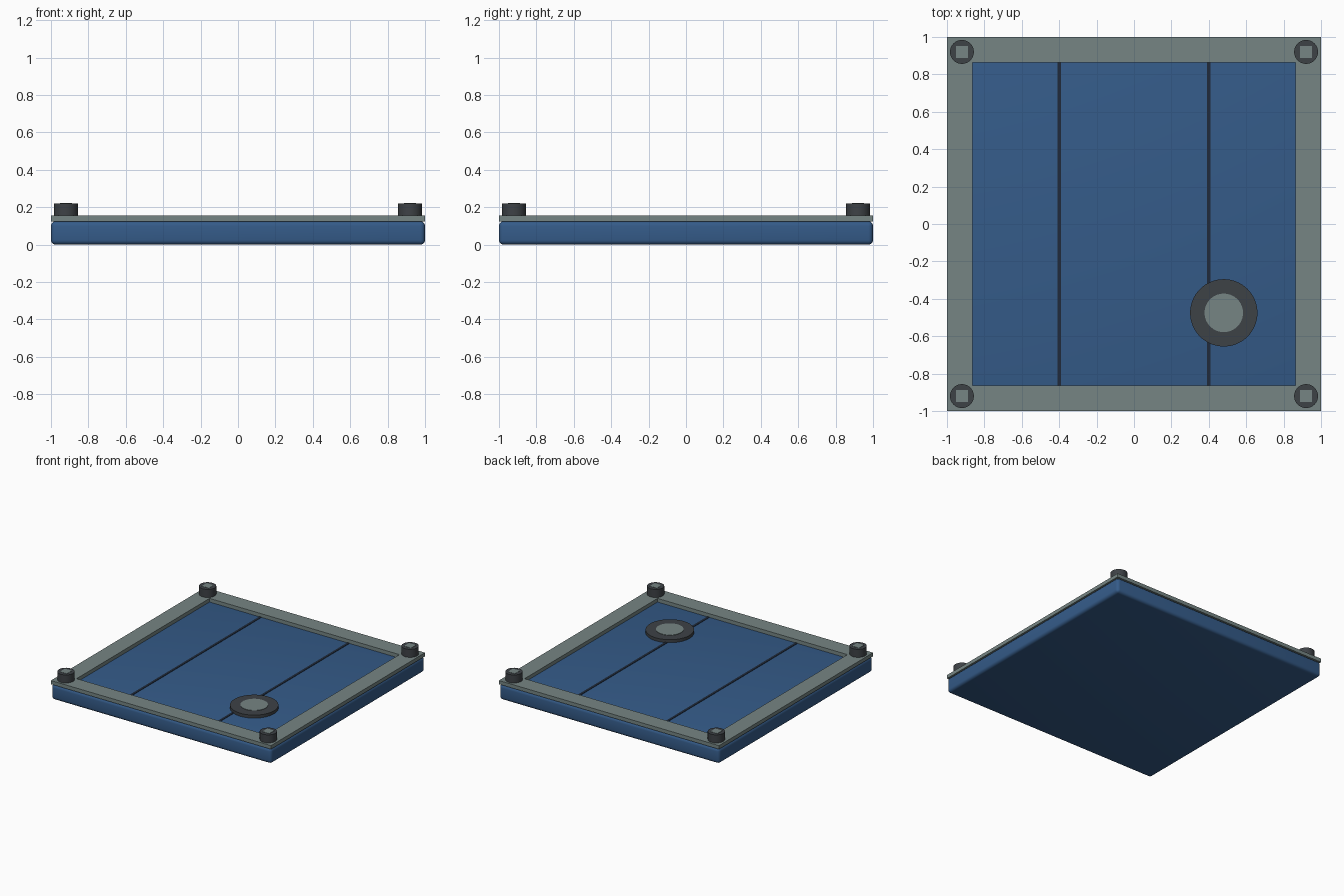
import bpy
import math

if "Cube" in bpy.data.objects:
    bpy.data.objects.remove(bpy.data.objects["Cube"], do_unlink=True)


def material(name, rgb):
    m = bpy.data.materials.new(name)
    m.use_nodes = True
    m.diffuse_color = (*rgb, 1)
    m.node_tree.nodes["Principled BSDF"].inputs["Base Color"].default_value = (*rgb, 1)
    return m


BLUE = material("blue", (0.035, 0.105, 0.25))
STEEL = material("grey steel", (0.18, 0.235, 0.23))
DARK = material("dark grey", (0.048, 0.054, 0.061))
SEAM = material("dark navy", (0.014, 0.023, 0.042))


def finish(name, mat):
    ob = bpy.context.object
    ob.name = name
    ob.data.materials.append(mat)
    return ob


def box(name, mat, x, y, z0, z1, sx, sy):
    bpy.ops.mesh.primitive_cube_add(size=1, location=(x, y, (z0 + z1) / 2))
    ob = finish(name, mat)
    ob.scale = (sx, sy, z1 - z0)
    bpy.ops.object.transform_apply(location=False, rotation=False)
    return ob


def cylinder(name, mat, x, y, z0, z1, r, sides=48):
    bpy.ops.mesh.primitive_cylinder_add(vertices=sides, radius=r, depth=z1 - z0,
                                        location=(x, y, (z0 + z1) / 2))
    ob = finish(name, mat)
    bpy.ops.object.shade_smooth_by_angle(angle=math.radians(30))
    return ob


# Rounded slab
TOP = 0.125
slab = box("slab", BLUE, 0, 0, 0, TOP, 2, 2)
bevel = slab.modifiers.new("rounding", "BEVEL")
bevel.width = 0.025
bevel.segments = 4
bpy.ops.object.modifier_apply(modifier="rounding")
bpy.ops.object.shade_smooth_by_angle(angle=math.radians(30))

# Flat frame: outer and inner square loops, joined on all four sides
INNER = 0.863
corners = [(-1, -1), (1, -1), (1, 1), (-1, 1)]
verts = [(cx * s, cy * s, z) for z in (TOP, 0.155) for s in (1, INNER) for cx, cy in corners]
faces = []
for i in range(4):
    j = (i + 1) % 4
    for a, b in ((0, 8), (8, 12), (12, 4), (4, 0)):
        faces.append((a + i, a + j, b + j, b + i))
mesh = bpy.data.meshes.new("frame")
mesh.from_pydata(verts, [], faces)
mesh.materials.append(STEEL)
bpy.context.collection.objects.link(bpy.data.objects.new("frame", mesh))

# Panel seams
for side, x in (("right", -0.4), ("left", 0.4)):
    box(f"seam_{side}", SEAM, x, 0, TOP - 0.01, TOP + 0.003, 0.02, INNER * 2)

# Corner bolts with square sockets
for cx, cy in corners:
    tag = ("front" if cy < 0 else "back") + ("_left" if cx > 0 else "_right")
    cylinder(f"bolt_{tag}", DARK, cx * 0.92, cy * 0.92, 0.14, 0.221, 0.064, 32)
    box(f"bolt_socket_{tag}", STEEL, cx * 0.92, cy * 0.92, 0.215, 0.223, 0.064, 0.064)

# Round dial with a steel centre
cylinder("dial_ring", DARK, 0.48, -0.475, TOP - 0.01, 0.15, 0.18, 64)
cylinder("dial_centre", STEEL, 0.48, -0.475, 0.144, 0.153, 0.103, 64)
